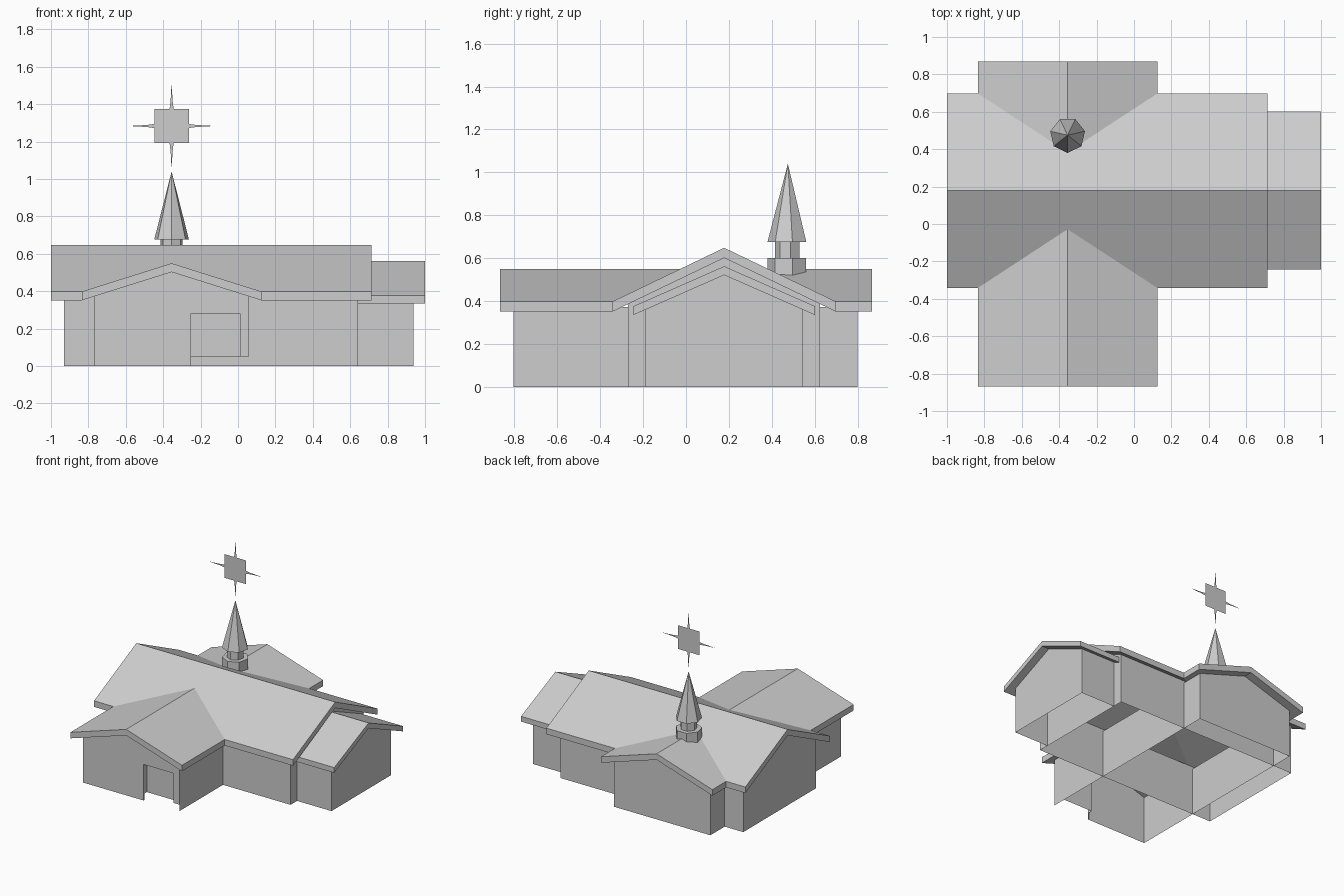
import bpy, bmesh, math

if "Cube" in bpy.data.objects:
    bpy.data.objects.remove(bpy.data.objects["Cube"])

grey = bpy.data.materials.new("plain grey")
grey.diffuse_color = (0.61, 0.61, 0.61, 1)
grey.use_nodes = True
grey.node_tree.nodes["Principled BSDF"].inputs["Base Color"].default_value = grey.diffuse_color


def make(name, verts, faces):
    me = bpy.data.meshes.new(name)
    me.from_pydata(verts, [], faces)
    bm = bmesh.new()
    bm.from_mesh(me)
    if len(faces) > 1:
        bmesh.ops.recalc_face_normals(bm, faces=bm.faces)
    bm.to_mesh(me)
    bm.free()
    me.materials.append(grey)
    ob = bpy.data.objects.new(name, me)
    bpy.context.collection.objects.link(ob)
    return ob


def loft(name, low, high):
    n = len(low)
    sides = [(i, (i + 1) % n, (i + 1) % n + n, i + n) for i in range(n)]
    return make(name, low + high, [tuple(range(n)), tuple(range(n, 2 * n))] + sides)


def box(name, x0, x1, y0, y1, z0, z1):
    plan = [(x0, y0), (x1, y0), (x1, y1), (x0, y1)]
    return loft(name, [(x, y, z0) for x, y in plan], [(x, y, z1) for x, y in plan])


def gable(name, axis, c, half, ridge, eave, a0, a1, bottom):
    prof = [(c - half, bottom), (c - half, eave), (c, ridge), (c + half, eave), (c + half, bottom)]
    put = (lambda a, p: (a, p[0], p[1])) if axis == 'x' else (lambda a, p: (p[0], a, p[1]))
    return loft(name, [put(a0, p) for p in prof], [put(a1, p) for p in prof])


def boolean(a, b, op):
    m = a.modifiers.new("bool", 'BOOLEAN')
    m.operation, m.solver, m.object = op, 'EXACT', b
    bpy.context.view_layer.objects.active = a
    bpy.ops.object.modifier_apply(modifier=m.name)
    bpy.data.objects.remove(b)


# axis, centre, half width, ridge z, eave z, start, end, thickness
MAIN = ('x', 0.178, 0.52, 0.648, 0.398, -1.0, 0.713, 0.047)
CROSS = ('y', -0.355, 0.48, 0.549, 0.398, -0.868, 0.868, 0.047)
WING = ('x', 0.178, 0.4225, 0.562, 0.376, 0.64, 1.0, 0.041)


def outer(name, r):
    return gable(name, *r[:7], 0.2)


def under(r, bottom):
    # space below a roof, stretched past its edges
    axis, c, h, ridge, eave, a0, a1, t = r
    drop = (ridge - eave) / h * 0.1
    return gable("under_roof", axis, c, h + 0.1, ridge - t, eave - t - drop, a0 - 0.1, a1 + 0.1, bottom)


# Crossing roofs and the lower wing roof
roof = outer("main_roof", MAIN)
boolean(roof, outer("cross_roof", CROSS), 'UNION')
for r in (MAIN, CROSS):
    boolean(roof, under(r, 0.1), 'DIFFERENCE')
wing_roof = outer("wing_roof", WING)
boolean(wing_roof, under(WING, 0.1), 'DIFFERENCE')


def open_shell(ob, unwanted):
    # keep upright walls only
    bm = bmesh.new()
    bm.from_mesh(ob.data)
    bm.normal_update()
    drop = [f for f in bm.faces if unwanted(f.calc_center_median(), f.normal)]
    bmesh.ops.delete(bm, geom=drop, context='FACES')
    bm.to_mesh(ob.data)
    bm.free()


def flat(c, n):
    # tops and bottoms, but not the door head
    return abs(n.z) > 0.1 and not 0.2 < c.z < 0.29


def in_gap(c, n):
    return c.y < -0.7 and c.z < 0.05 and -0.25 < c.x < 0.06 and abs(n.y) > 0.9


# Walls of each wing run right through, trimmed to the roof underside
main_walls = box("main_walls", -0.93, 0.642, -0.27, 0.624, 0, 1)
boolean(main_walls, under(MAIN, -0.5), 'INTERSECT')
open_shell(main_walls, flat)

cross_walls = box("cross_walls", -0.77, 0.06, -0.805, 0.80, 0, 1)
boolean(cross_walls, under(CROSS, -0.5), 'INTERSECT')
# Door recess and the gap under it
boolean(cross_walls, box("door_cut", -0.25, 0.01, -0.9, -0.765, 0.05, 0.28), 'DIFFERENCE')
boolean(cross_walls, box("gap_cut", -0.25, 0.059, -0.9, -0.795, -0.1, 0.05), 'DIFFERENCE')
open_shell(cross_walls, lambda c, n: flat(c, n) or in_gap(c, n))

wing_walls = box("wing_walls", 0.642, 0.938, -0.19, 0.543, 0, 1)
boolean(wing_walls, under(WING, -0.5), 'INTERSECT')
open_shell(wing_walls, lambda c, n: flat(c, n) or n.x < -0.9)

# Seven-sided steeple
CX, CY = -0.355, 0.475


def ring(r, z):
    angles = [-math.pi / 2 + i * math.tau / 7 for i in range(7)]
    return [(CX + r * math.cos(a), CY + r * math.sin(a), z) for a in angles]


loft("steeple_base", ring(0.095, 0.512), ring(0.095, 0.601))
loft("steeple_neck", ring(0.06, 0.60), ring(0.06, 0.680))
make("spire", ring(0.095, 0.676) + [(CX, CY, 1.04)],
     [tuple(range(7))] + [(i, (i + 1) % 7, 7) for i in range(7)])

# Flat star: a square with four thin points
S, W, L = 0.092, 0.011, 0.231
pts = []
for k in range(4):
    co, si = round(math.cos(k * math.pi / 2)), round(math.sin(k * math.pi / 2))
    for u, v in ((S, -S), (S, -W), (S + 0.04, -W * 0.5), (L, 0), (S + 0.04, W * 0.5), (S, W)):
        pts.append((CX + u * co - v * si, CY, 1.283 + u * si + v * co))
make("star", pts, [tuple(range(len(pts)))])
